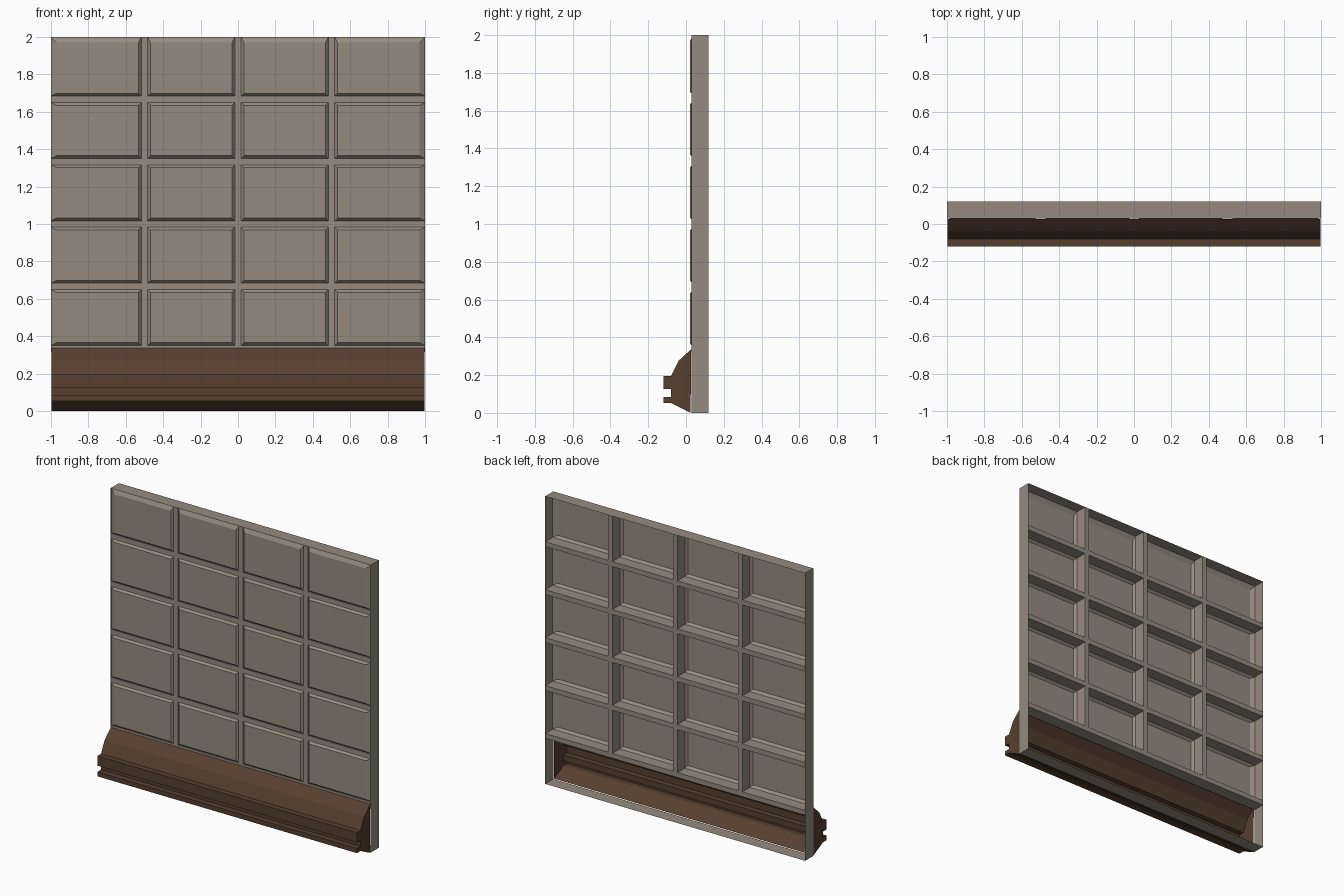
import bpy

cube = bpy.data.objects.get("Cube")
if cube:
    bpy.data.objects.remove(cube)


def material(name, rgb):
    m = bpy.data.materials.new(name)
    m.use_nodes = True
    m.diffuse_color = (*rgb, 1)
    bsdf = m.node_tree.nodes["Principled BSDF"]
    bsdf.inputs["Base Color"].default_value = (*rgb, 1)
    bsdf.inputs["Roughness"].default_value = 0.8
    return m


STONE = material("warm grey", (0.30, 0.26, 0.215))
WOOD = material("dark brown", (0.095, 0.05, 0.029))


def mesh_object(name, verts, faces, mat):
    me = bpy.data.meshes.new(name)
    me.from_pydata(verts, [], faces)
    me.materials.append(mat)
    ob = bpy.data.objects.new(name, me)
    bpy.context.collection.objects.link(ob)
    return ob


def ring(x0, x1, z0, z1, y):
    return [(x0, y, z0), (x1, y, z0), (x1, y, z1), (x0, y, z1)]


def loop_faces(n):
    return [(i, (i + 1) % n, (i + 1) % n + n, i + n) for i in range(n)]


def bar(name, x0, x1, z0, z1):
    verts = ring(x0, x1, z0, z1, BAR_FRONT) + ring(x0, x1, z0, z1, BACK)
    faces = [(3, 2, 1, 0), (4, 5, 6, 7)] + loop_faces(4)
    mesh_object(name, verts, [f[::-1] for f in faces], STONE)


FACE, BAR_FRONT, BASE, BACK = 0.021, 0.032, 0.038, 0.119
HALF, BEVEL = 0.017, 0.015
COL, ROW = 0.5, 1 / 3

# Outer frame: thin open surround
mesh_object("outer_frame", ring(-1, 1, 0, 2, BASE - 0.008) + ring(-1, 1, 0, 2, BACK),
            [f[::-1] for f in loop_faces(4)], STONE)

# Lattice bars
for i in range(1, 4):
    x = -1 + COL * i
    bar(f"upright_bar_{i}", x - HALF, x + HALF, ROW, 1.999)
for j in range(1, 6):
    z = ROW * j
    bar(f"cross_bar_{j}", -0.999, 0.999, z - HALF, z + HALF)

# Raised panels with bevelled rims, open at the back
for i in range(4):
    for j in range(1, 6):
        x0 = -1 + COL * i + (HALF if i else 0)
        x1 = -1 + COL * (i + 1) - (HALF if i < 3 else 0)
        z0 = ROW * j + HALF
        z1 = ROW * (j + 1) - (HALF if j < 5 else 0)
        # bevels are wider along the outer edge
        l = BEVEL if i else 2 * BEVEL
        r = BEVEL if i < 3 else 2 * BEVEL
        t = BEVEL if j < 5 else 2 * BEVEL
        verts = ring(x0, x1, z0, z1, BASE) + ring(x0 + l, x1 - r, z0 + BEVEL, z1 - t, FACE)
        mesh_object(f"panel_{j}_{i + 1}", verts, loop_faces(4) + [(4, 5, 6, 7)], STONE)

# Skirting moulding: extruded profile with end caps, open at the back
profile = [(0.028, 0.338), (-0.04, 0.275), (-0.08, 0.195), (-0.119, 0.195),
           (-0.119, 0.127), (-0.08, 0.127), (-0.08, 0.085), (-0.119, 0.085),
           (-0.119, 0.053), (-0.08, 0.053), (0.024, 0.001)]
n = len(profile)
verts = [(x, y, z) for x in (-0.998, 0.998) for y, z in profile]
faces = loop_faces(n)[:-1] + [tuple(range(n))[::-1], tuple(range(n, 2 * n))]
mesh_object("skirting", verts, [f[::-1] for f in faces], WOOD)
